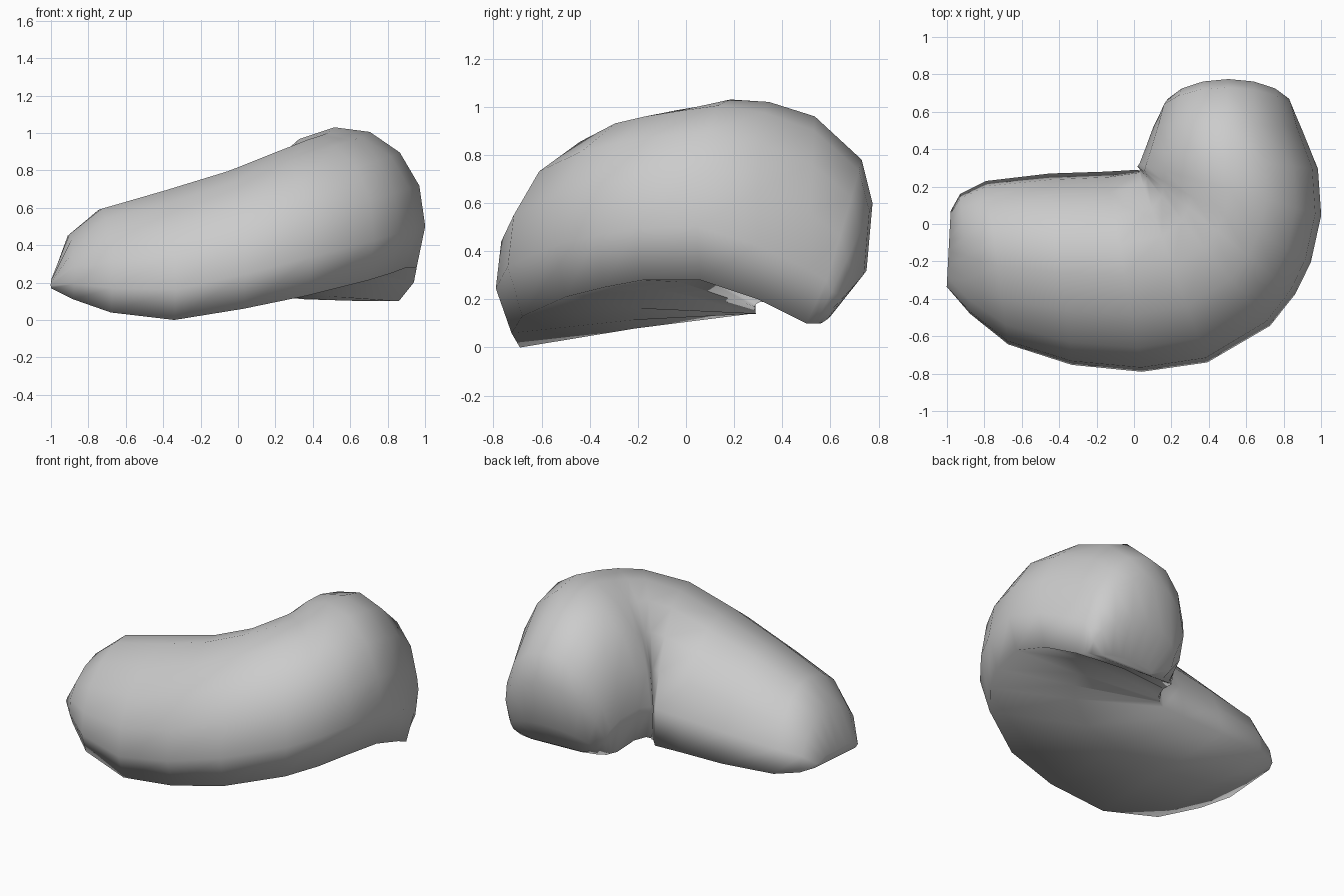
import bpy, bmesh, math
from mathutils import Vector

default_cube = bpy.data.objects.get("Cube")
if default_cube:
    bpy.data.objects.remove(default_cube, do_unlink=True)

# Cross-sections along the bend: inner rim xyz, outer rim xyz, crest lean, crest height
STATIONS = [
    (-.98, .07, .18, -1, -.31, .17, 0, .23),
    (-.93, .16, .17, -.88, -.44, .11, 0, .46),
    (-.79, .23, .15, -.68, -.59, .04, 0, .6),
    (-.45, .27, .14, -.34, -.69, 0, 0, .7),
    (-.15, .28, .14, .03, -.725, .06, 0, .8),
    (.02, .29, .14, .37, -.68, .13, 0, .9),
    (.04, .28, .17, .69, -.5, .21, 0, .965),
    (.045, .285, .17, .82, -.34, .25, 0, .985),
    (.05, .29, .18, .9, -.18, .28, 0, 1),
    (.07, .31, .19, .955, .06, .28, 0, 1.03),
    (.1, .39, .19, .94, .3, .2, 0, 1.02),
    (.14, .51, .15, .86, .5, .1, .03, .96),
    (.17, .53, .14, .83, .53, .1, .2, .78),
    (.19, .54, .13, .82, .54, .1, .235, .6),
    (.25, .55, .12, .79, .55, .1, .2, .32),
    (.36, .56, .11, .7, .56, .1, .04, .13),
]
HALF_STEPS = 5
CUT = math.radians(25)      # how far the oval carries on below its widest line
HOLLOW = 0.08               # rise of the underside below the raised end


def section(ix, iy, iz, ox, oy, oz, lean, height):
    """Oval from the outer rim over the crest to the inner rim, then the underside."""
    inner, outer = Vector((ix, iy, iz)), Vector((ox, oy, oz))
    middle = (inner + outer) / 2
    half = (outer - inner) / 2
    forward = Vector((-half.y, half.x, 0)).normalized()
    turn = max(0, forward.y)    # 0 along the low end, 1 along the raised end
    crest = forward * lean + Vector((0, 0, height - middle.z))
    crest += half * 0.12 * (1 - turn)
    points = []

    def add_point(angle, cut):
        lift = (math.sin(angle) + math.sin(cut)) / (1 + math.sin(cut))
        points.append(middle + half * (math.cos(angle) / math.cos(cut)) + crest * lift)

    for i in range(HALF_STEPS):
        add_point(-CUT + (math.pi / 2 + CUT) * i / HALF_STEPS, CUT)
    inner_cut = CUT * turn
    for i in range(HALF_STEPS + 1):
        add_point(math.pi / 2 + (math.pi / 2 + inner_cut) * i / HALF_STEPS, inner_cut)
    rise = 0 if lean else HOLLOW * turn
    points.append(middle + Vector((0, 0, rise)))
    return points


# Loft the sections into one closed body
bm = bmesh.new()
rings = [[bm.verts.new(p) for p in section(*s)] for s in STATIONS]
for first, second in zip(rings, rings[1:]):
    for i in range(len(first)):
        j = (i + 1) % len(first)
        bm.faces.new((first[i], first[j], second[j], second[i]))
for end in (rings[0], rings[-1]):
    bm.faces.new(end)
bmesh.ops.recalc_face_normals(bm, faces=bm.faces)

mesh = bpy.data.meshes.new("bean_body")
bm.to_mesh(mesh)
bm.free()
bean = bpy.data.objects.new("bean_body", mesh)
bpy.context.collection.objects.link(bean)

# Plain grey surface
grey = bpy.data.materials.new("light_grey")
grey.use_nodes = True
colour = (0.6, 0.6, 0.6, 1)
grey.diffuse_color = colour
grey.node_tree.nodes["Principled BSDF"].inputs["Base Color"].default_value = colour
mesh.materials.append(grey)

# Soft skin all round
mesh.shade_smooth()
